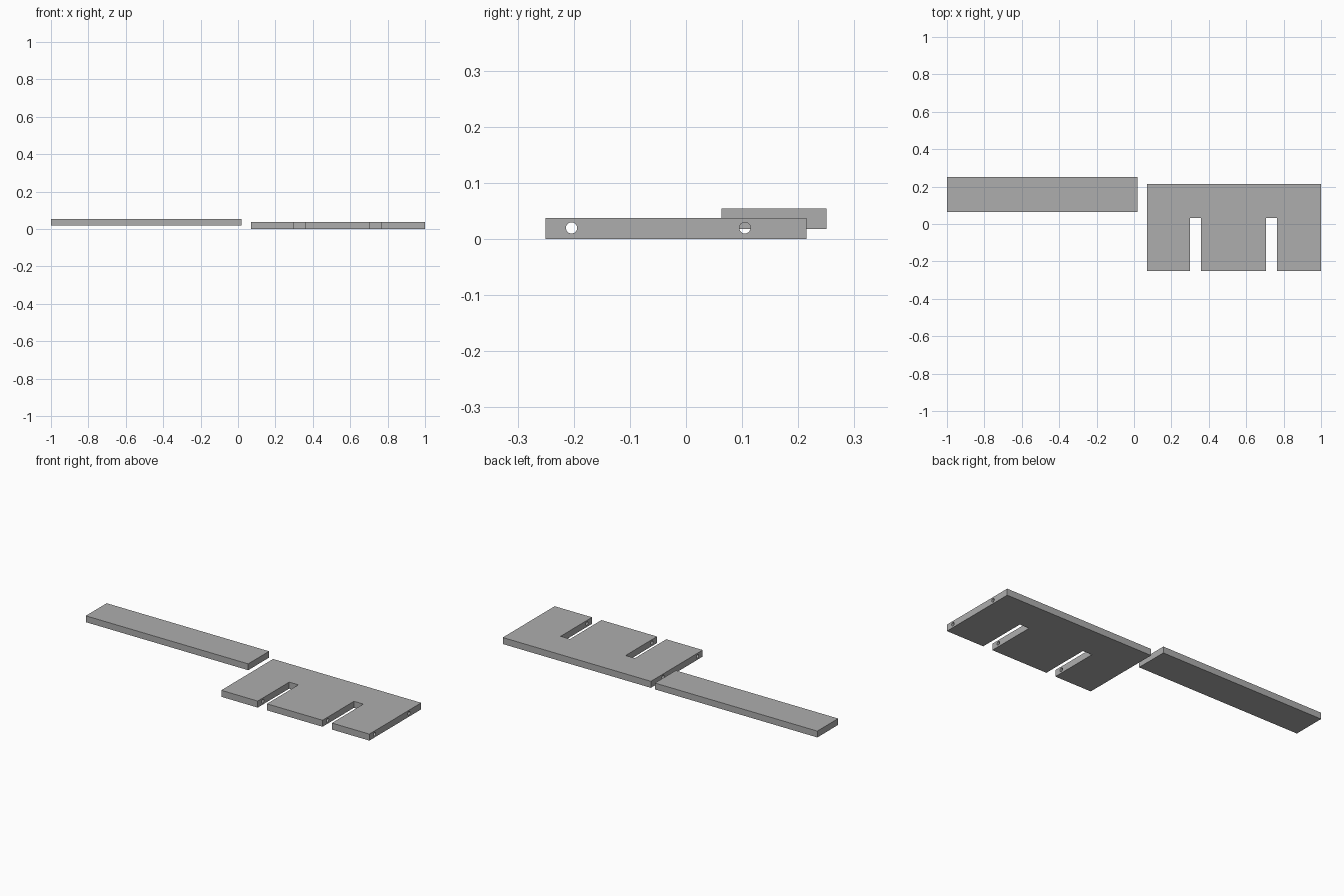
import bpy, bmesh, math
from mathutils import Matrix

cube = bpy.data.objects.get("Cube")
if cube:
    bpy.data.objects.remove(cube, do_unlink=True)

grey = bpy.data.materials.new("plain_grey")
grey.use_nodes = True
colour = (0.42, 0.42, 0.42, 1)
grey.diffuse_color = colour
grey.node_tree.nodes["Principled BSDF"].inputs["Base Color"].default_value = colour


def slab(name, outline, z0, z1):
    """Extrude a flat outline from z0 up to z1."""
    bm = bmesh.new()
    face = bm.faces.new([bm.verts.new((x, y, z0)) for x, y in outline])
    top = bmesh.ops.extrude_face_region(bm, geom=[face])["geom"]
    verts = [v for v in top if isinstance(v, bmesh.types.BMVert)]
    bmesh.ops.translate(bm, verts=verts, vec=(0, 0, z1 - z0))
    bmesh.ops.recalc_face_normals(bm, faces=bm.faces)
    return finish(name, bm)


def finish(name, bm):
    mesh = bpy.data.meshes.new(name)
    bm.to_mesh(mesh)
    bm.free()
    mesh.materials.append(grey)
    obj = bpy.data.objects.new(name, mesh)
    bpy.context.collection.objects.link(obj)
    return obj


# Long plank
slab("long_plank", [(-1, 0.063), (0.02, 0.063), (0.02, 0.25), (-1, 0.25)], 0.018, 0.054)

# Plate with two slots open at the front
left, right, front, back, slot_end = 0.07, 1.0, -0.25, 0.215, 0.032
outline = [(left, front)]
for a, b in ((0.299, 0.357), (0.706, 0.765)):
    outline += [(a, front), (a, slot_end), (b, slot_end), (b, front)]
outline += [(right, front), (right, back), (left, back)]
plate = slab("slotted_plate", outline, 0, 0.037)

# Round rod holes running the full width of the plate
for i, y in enumerate((-0.204, 0.105)):
    bm = bmesh.new()
    place = Matrix.Translation((0.535, y, 0.0195)) @ Matrix.Rotation(math.pi / 2, 4, "Y")
    bmesh.ops.create_cone(bm, cap_ends=True, segments=32, radius1=0.01,
                          radius2=0.01, depth=1.1, matrix=place)
    cutter = finish("hole_cutter_%d" % i, bm)
    cutter.hide_render = True
    cutter.hide_set(True)
    cut = plate.modifiers.new("rod_hole", "BOOLEAN")
    cut.operation = "DIFFERENCE"
    cut.solver = "EXACT"
    cut.object = cutter

# Apply the holes and discard the cutters
bpy.context.view_layer.update()
graph = bpy.context.evaluated_depsgraph_get()
drilled = bpy.data.meshes.new_from_object(plate.evaluated_get(graph))
plate.modifiers.clear()
plate.data = drilled
for obj in list(bpy.data.objects):
    if obj.name.startswith("hole_cutter"):
        bpy.data.objects.remove(obj, do_unlink=True)

# Smooth hole walls, sharp edges elsewhere
bpy.ops.object.select_all(action="DESELECT")
plate.select_set(True)
bpy.context.view_layer.objects.active = plate
bpy.ops.object.shade_smooth_by_angle(angle=math.radians(30))
